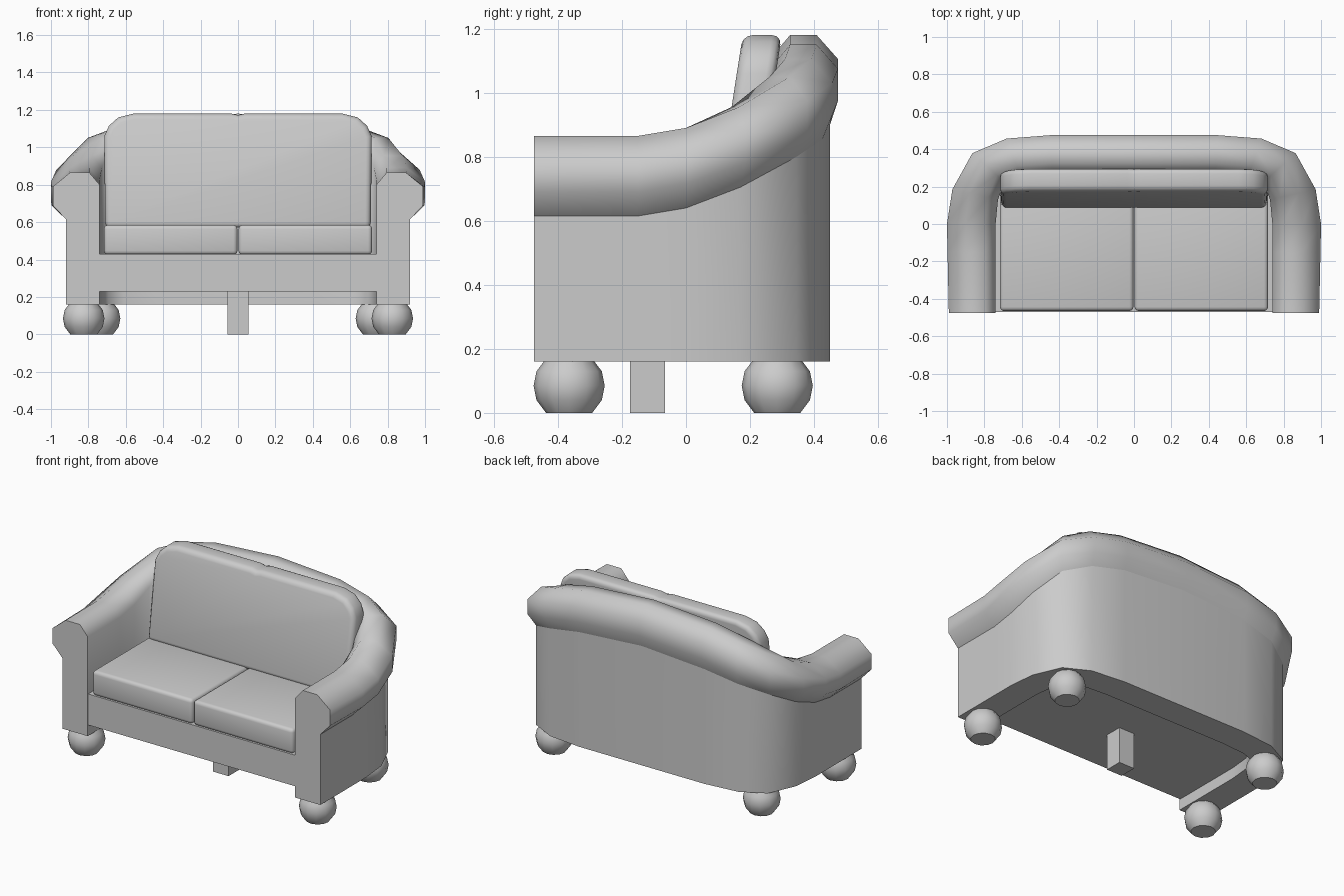
import bpy, bmesh, math

if "Cube" in bpy.data.objects:
    bpy.data.objects.remove(bpy.data.objects["Cube"])


def finish(name, bm, angle=30, bevel=0, segs=3):
    bmesh.ops.recalc_face_normals(bm, faces=bm.faces)
    me = bpy.data.meshes.new(name)
    bm.to_mesh(me)
    bm.free()
    ob = bpy.data.objects.new(name, me)
    bpy.context.collection.objects.link(ob)
    bpy.context.view_layer.objects.active = ob
    bpy.ops.object.select_all(action='DESELECT')
    ob.select_set(True)
    if bevel:
        mod = ob.modifiers.new("soft_edges", 'BEVEL')
        mod.width, mod.segments, mod.limit_method = bevel, segs, 'ANGLE'
        mod.angle_limit = math.radians(40)
        bpy.ops.object.modifier_apply(modifier=mod.name)
    bpy.ops.object.shade_smooth_by_angle(angle=math.radians(angle))
    return ob


def box(name, x0, x1, y0, y1, z0, z1, **kw):
    bm = bmesh.new()
    bmesh.ops.create_cube(bm, size=1)
    for v in bm.verts:
        v.co = ((x0 + x1) / 2 + v.co.x * (x1 - x0),
                (y0 + y1) / 2 + v.co.y * (y1 - y0),
                (z0 + z1) / 2 + v.co.z * (z1 - z0))
    return finish(name, bm, **kw)


# Wrap-around arms and back: one rolled-top section swept round a rising U
# station: x, y, outward angle, rise, outward reach of the roll
half = [(.83, -.475, 0, 0, .16), (.83, -.15, 0, 0, .167), (.83, 0, 0, .025, .17),
        (.815, .15, 13, .09, .16), (.76, .285, 42, .185, .14),
        (.64, .342, 70, .24, .122), (.44, .36, 86, .285, .115)]
stations = half + [(0, .36, 90, .315, .115)]
stations += [(-x, y, 180 - a, r, o) for x, y, a, r, o in reversed(half)]
bm = bmesh.new()
rings = []
for x, y, a, r, o in stations:
    a = math.radians(a)
    section = [(-.09, .16), (-.09, .80 + r), (-.035, .865 + r), (o * .42, .865 + r),
               (o, .79 + r), (o, .69 + r), (.09, .615 + r), (.09, .16)]
    rings.append([bm.verts.new((x + u * math.cos(a), y + u * math.sin(a), z))
                  for u, z in section])
for p, q in zip(rings, rings[1:]):
    for i in range(8):
        j = (i + 1) % 8
        bm.faces.new((p[i], p[j], q[j], q[i]))
bm.faces.new(rings[0])
bm.faces.new(rings[-1])
shell = finish("arms_and_back", bm, angle=56)
for e in shell.data.edges:
    if all(i % 8 == 6 for i in e.vertices):
        e.use_edge_sharp = True

# Seat base and centre support leg
box("seat_base", -.75, .75, -.47, .29, .23, .43)
box("centre_leg", -.055, .055, -.175, -.065, 0, .24)

# Two seat cushions
for side, x0 in (("left", -.717), ("right", .003)):
    box(side + "_seat_cushion", x0, x0 + .714, -.465, .2, .425, .585, bevel=.022)

# Leaning back cushion with rounded upper corners and a small centre dip
side = [(.71, .57), (.715, 1.06), (.69, 1.115), (.64, 1.16), (.56, 1.18), (.035, 1.18)]
outline = side + [(0, 1.172)] + [(-x, z) for x, z in reversed(side)]
bm = bmesh.new()
lean = lambda z: .085 + (z - .585) * .155
front = [bm.verts.new((x, lean(z), z)) for x, z in outline]
back = [bm.verts.new((x, lean(z) + .122, z)) for x, z in outline]
bm.faces.new(front)
bm.faces.new(back)
for i in range(len(front)):
    j = (i + 1) % len(front)
    bm.faces.new((front[i], front[j], back[j], back[i]))
finish("back_cushion", bm, angle=40, bevel=.03)

# Bun feet
bun = [(.072, 0), (.102, .04), (.111, .085), (.102, .13), (.07, .172)]
for name, cx, cy in (("front", .825, -.365), ("back", .74, .285)):
    for s, label in ((-1, "left"), (1, "right")):
        bm = bmesh.new()
        loops = [[bm.verts.new((s * cx + r * math.cos(k * math.tau / 12),
                                cy + r * math.sin(k * math.tau / 12), z))
                  for k in range(12)] for r, z in bun]
        for p, q in zip(loops, loops[1:]):
            for k in range(12):
                m = (k + 1) % 12
                bm.faces.new((p[k], p[m], q[m], q[k]))
        bm.faces.new(loops[0])
        bm.faces.new(loops[-1])
        finish(f"{name}_{label}_foot", bm, angle=45)
